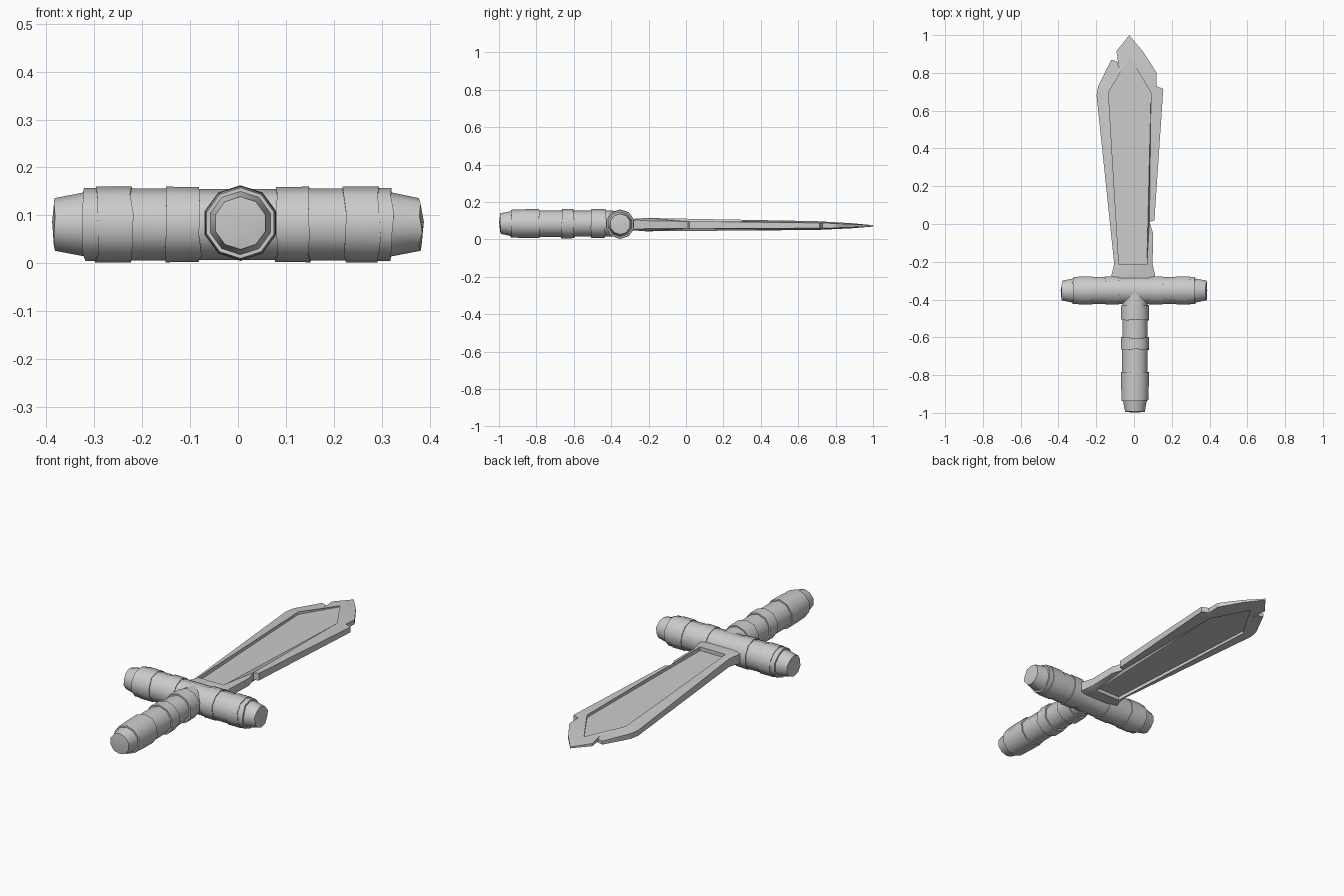
import bpy, bmesh, math, random
from mathutils import Vector

if "Cube" in bpy.data.objects:
    bpy.data.objects.remove(bpy.data.objects["Cube"])

random.seed(4)
SIDES = 10


def finish(name, bm, angle):
    bmesh.ops.recalc_face_normals(bm, faces=bm.faces)
    me = bpy.data.meshes.new(name)
    bm.to_mesh(me)
    bm.free()
    ob = bpy.data.objects.new(name, me)
    bpy.context.collection.objects.link(ob)
    bpy.ops.object.select_all(action='DESELECT')
    ob.select_set(True)
    bpy.context.view_layer.objects.active = ob
    bpy.ops.object.shade_smooth_by_angle(angle=math.radians(angle))
    return ob


def wrapped_rod(name, profile, place, wobble=0.004):
    """Ten-sided rod from (distance, radius) rings, with slightly uneven wraps."""
    bm = bmesh.new()
    rings, last_t, jit = [], None, None
    for t, r in profile:
        if t != last_t:  # both rings of a step share the same unevenness
            jit = [random.uniform(-wobble, wobble) for _ in range(SIDES)]
        last_t = t
        ring = []
        for i in range(SIDES):
            a = math.pi / 2 + math.tau * i / SIDES
            ring.append(bm.verts.new(place(t + jit[i], r * math.cos(a), r * math.sin(a))))
        rings.append(ring)
    for a, b in zip(rings, rings[1:]):
        for i in range(SIDES):
            j = (i + 1) % SIDES
            bm.faces.new((a[i], a[j], b[j], b[i]))
    # shallow faceted end caps
    for ring, (t, r), d in ((rings[0], profile[0], -0.007), (rings[-1], profile[-1], 0.007)):
        tip = bm.verts.new(place(t + d, 0, 0.1 * r))
        for i in range(SIDES):
            bm.faces.new((ring[i], ring[(i + 1) % SIDES], tip))
    return finish(name, bm, 40)


# Crossguard: stepped rod along x, mirrored profile
half = [(0.08, 0.074), (0.08, 0.078), (0.15, 0.079), (0.15, 0.075), (0.222, 0.075),
        (0.222, 0.079), (0.295, 0.079), (0.295, 0.076), (0.322, 0.076),
        (0.322, 0.067), (0.381, 0.055)]
guard = [(-t, r) for t, r in reversed(half)] + half
wrapped_rod("crossguard", guard, lambda t, u, v: Vector((t, -0.352 + u, 0.081 + v)))

# Grip: stepped rod along y with wrapped bands and tapered pommel
grip = [(-0.992, 0.055), (-0.935, 0.066), (-0.935, 0.074), (-0.86, 0.077), (-0.785, 0.078),
        (-0.785, 0.071), (-0.665, 0.071), (-0.665, 0.079), (-0.60, 0.078), (-0.60, 0.070),
        (-0.508, 0.069), (-0.508, 0.078), (-0.432, 0.077), (-0.432, 0.070), (-0.36, 0.068)]
wrapped_rod("grip", grip, lambda t, u, v: Vector((0.005 + u, t, 0.084 + v)), 0.003)

# Blade: chipped outline, sloping rim and a sunken panel on both faces
outline = [(-0.025, 1.0), (0.05, 0.91), (0.12, 0.80), (0.118, 0.73), (0.155, 0.715),
           (0.108, 0.02), (0.082, 0.01), (0.102, -0.05), (0.098, -0.21), (0.112, -0.275),
           (0.112, -0.34), (-0.12, -0.34), (-0.12, -0.275), (-0.105, -0.21),
           (-0.198, 0.68), (-0.19, 0.73), (-0.12, 0.87), (-0.088, 0.86),
           (-0.078, 0.815), (-0.093, 0.915)]
panel = [(-0.025, 0.885), (0.09, 0.695), (0.068, -0.215), (-0.08, -0.215), (-0.135, 0.695)]
thickness = [(-0.4, 0.044), (-0.275, 0.042), (-0.2, 0.034), (0.75, 0.023), (1.0, 0.006)]


def half_thick(y):
    for (y0, h0), (y1, h1) in zip(thickness, thickness[1:]):
        if y <= y1:
            return h0 + (h1 - h0) * (y - y0) / (y1 - y0)
    return thickness[-1][1]


def mid(y):
    return 0.079 - 0.007 * (y + 0.3) / 1.3


def loop(bm, pts, height):
    vs = [bm.verts.new((x, y, mid(y) + height(y))) for x, y in pts]
    return vs, [bm.edges.new((vs[i], vs[(i + 1) % len(vs)])) for i in range(len(vs))]


def bridge(bm, a, b):
    for i in range(len(a)):
        j = (i + 1) % len(a)
        bm.faces.new((a[i], a[j], b[j], b[i]))


bm = bmesh.new()
edges_out = []
for s in (1, -1):
    outer, oe = loop(bm, outline, lambda y: s * 0.6 * half_thick(y))
    rim, re = loop(bm, panel, lambda y: s * half_thick(y))
    floor, fe = loop(bm, panel, lambda y: s * (0.016 - 0.007 * (y + 0.2)))
    bmesh.ops.triangle_fill(bm, use_beauty=True, edges=oe + re, normal=(0, 0, s))
    bridge(bm, rim, floor)
    bm.faces.new(floor)
    edges_out.append(outer)
bridge(bm, *edges_out)
finish("blade", bm, 20)
